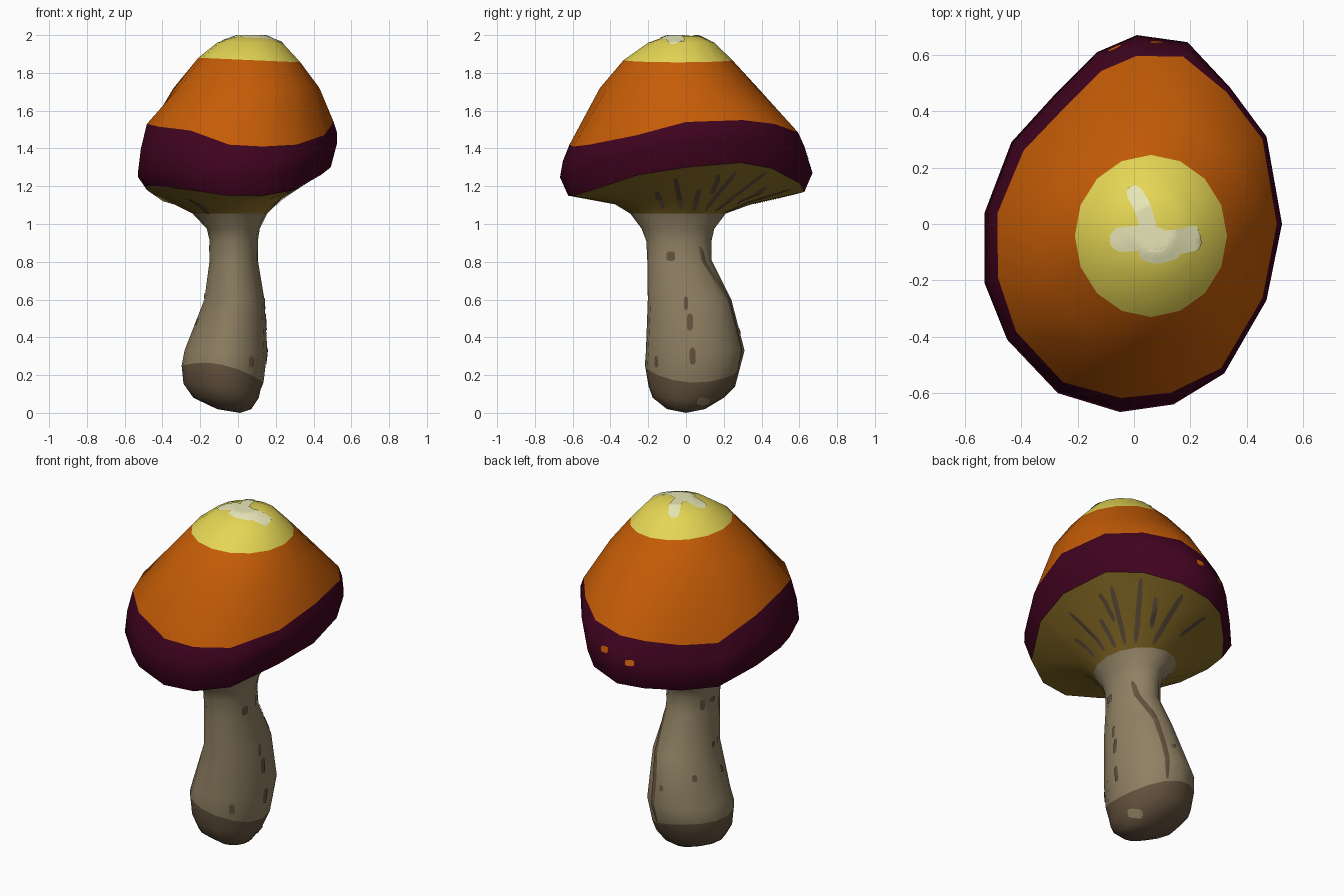
import bpy, bmesh, math
from mathutils import Vector
from mathutils.bvhtree import BVHTree

if "Cube" in bpy.data.objects:
    bpy.data.objects.remove(bpy.data.objects["Cube"])

N = 16
ANG = [2 * math.pi * k / N for k in range(N)]


def mat(name, r, g, b):
    m = bpy.data.materials.new(name)
    m.diffuse_color = (r, g, b, 1)
    m.use_nodes = True
    m.node_tree.nodes["Principled BSDF"].inputs["Base Color"].default_value = m.diffuse_color
    return m


ORANGE = mat("cap orange", 0.56, 0.108, 0.002)
PURPLE = mat("rim dark purple", 0.05, 0.001, 0.013)
YELLOW = mat("crown yellow", 0.78, 0.67, 0.09)
CREAM = mat("crown cream", 0.80, 0.79, 0.47)
STEM = mat("stem tan", 0.28, 0.22, 0.127)
BROWN = mat("earth brown", 0.13, 0.085, 0.048)
OLIVE = mat("gill olive", 0.28, 0.172, 0.022)


def finish(name, bm, mats):
    me = bpy.data.meshes.new(name)
    bm.to_mesh(me)
    for m in mats:
        me.materials.append(m)
    for p in me.polygons:
        p.use_smooth = True
    ob = bpy.data.objects.new(name, me)
    bpy.context.collection.objects.link(ob)
    tree = BVHTree.FromBMesh(bm)
    bm.free()
    return tree


def loft(name, rings, mats, bands, bottom=None, top=None):
    """Skin rings from low to high; bands gives the material per band."""
    bm = bmesh.new()
    vs = [[bm.verts.new(p) for p in r] for r in rings]
    for i in range(len(vs) - 1):
        for k in range(N):
            j = (k + 1) % N
            f = bm.faces.new((vs[i][k], vs[i][j], vs[i + 1][j], vs[i + 1][k]))
            f.material_index = bands[i]
    for point, ring, idx in ((bottom, vs[0][::-1], bands[0]), (top, vs[-1], bands[-1])):
        if point:
            c = bm.verts.new(point)
            for k in range(N):
                bm.faces.new((ring[k], ring[(k + 1) % N], c)).material_index = idx
    bm.normal_update()
    return finish(name, bm, mats)


def oval(x0, x1, y0, y1, z, cut=0, at=(225,)):
    """Ring from its extents; z may depend on the angle; cut trims it towards the given angles."""
    zf = z if callable(z) else (lambda a: z)
    ring = []
    for a in ANG:
        s = 1 - cut * max(0, *[math.cos(a - math.radians(d)) for d in at], 0) ** 4
        ring.append(((x0 + x1) / 2 + s * (x1 - x0) / 2 * math.cos(a),
                     (y0 + y1) / 2 + s * (y1 - y0) / 2 * math.sin(a), zf(a)))
    return ring


# Cap outline, rim height, colour edge height and width, counter-clockwise from +x
plan = [(.525, 0), (.47, .31), (.34, .485), (.19, .645), (.01, .67), (-.13, .61), (-.285, .455),
        (-.435, .29), (-.53, .04), (-.53, -.21), (-.45, -.41), (-.27, -.60), (-.05, -.667),
        (.14, -.64), (.32, -.53), (.47, -.27)]
rim_z = [1.30, 1.325, 1.295, 1.215, 1.17, 1.155, 1.125, 1.12, 1.18, 1.20, 1.20, 1.18, 1.15, 1.15, 1.18, 1.26]
edge_z = [1.54, 1.55, 1.53, 1.485, 1.44, 1.42, 1.38, 1.375, 1.48, 1.53, 1.515, 1.495, 1.42, 1.41, 1.42, 1.47]
edge_s = [.965, .97, .965, .92, .89, .89, .89, .90, .915, .91, .93, .935, .925, .935, .965, .97]


def outline(scale, height):
    return [(x * scale(k), y * scale(k), height(k)) for k, (x, y) in enumerate(plan)]


def widest_z(k):
    return rim_z[k] + .10 + .03 * plan[k][0] / .525


rim = outline(lambda k: .91 if 7 <= k <= 10 else .935, lambda k: rim_z[k])
widest = outline(lambda k: 1.0, widest_z)
bulge = outline(lambda k: (1 + edge_s[k]) / 2 + .015, lambda k: (widest_z(k) + edge_z[k]) / 2)
edge = outline(lambda k: edge_s[k], lambda k: edge_z[k])

# Cap: dark rim, orange body, yellow crown
cap = loft("cap", [rim, widest, bulge, edge,
                   oval(-.345, .435, -.46, .385, 1.72, .04, (135, 315)),
                   oval(-.21, .33, -.33, .245, lambda a: 1.868 - .012 * math.cos(a)),
                   oval(-.11, .235, -.20, .15, 1.96),
                   oval(-.01, .15, -.10, .07, 1.996)],
           [PURPLE, ORANGE, YELLOW], [0, 0, 0, 1, 1, 2, 2], top=(.07, -.015, 1.997))

# Gills: underside from the stem top out to the rim
neck = oval(-.24, .155, -.295, .21, 1.055)
gills = loft("gills", [neck,
                       oval(-.30, .235, -.385, .36, lambda a: 1.11 + .025 * math.cos(a)), rim],
             [OLIVE], [0, 0])


# Stem: leaning bulb with an earthy foot
def foot_z(a):
    return .225 - .045 * math.cos(a) - .01 * math.sin(a) - .02 * math.cos(2 * a)


stem = loft("stem", [oval(-.11, .07, -.10, .10, .02),
                     oval(-.24, .11, -.18, .20, .08, .08),
                     oval(-.295, .12, -.205, .26, lambda a: .14 - .015 * math.cos(a), .12),
                     oval(-.305, .135, -.225, .285, foot_z, .12),
                     oval(-.29, .155, -.22, .31, .33, .12),
                     oval(-.18, .14, -.205, .24, .60, .05),
                     oval(-.15, .105, -.205, .135, .81),
                     oval(-.15, .105, -.21, .135, .91),
                     oval(-.165, .115, -.235, .15, .975), neck],
            [BROWN, STEM], [0, 0, 0, 1, 1, 1, 1, 1, 1], bottom=(.01, 0, 0))


def marks(name, tree, material, strokes, lift=.004):
    """Thin rounded strokes laid on a surface: each is (width, point, point, ...)."""
    bm = bmesh.new()
    for width, *path in strokes:
        pts = [Vector(p) for p in path]
        legs, steps = len(pts) - 1, 12
        rows, total = [], legs * steps
        for s in range(total + 1):
            i = min(s // steps, legs - 1)
            d = pts[i + 1] - pts[i]
            p, n, _, _ = tree.find_nearest(pts[i] + d * (s / steps - i))
            t = s / total
            w = width / 2 * max(.15, 1 - abs(2 * t - 1) ** 6) ** .5
            side = n.cross(d).normalized()
            row = []
            for c in (-1, -.5, 0, .5, 1):
                q, m, _, _ = tree.find_nearest(p + side * w * c)
                row.append(bm.verts.new(q + m * lift))
            rows.append(row)
        for a, b in zip(rows, rows[1:]):
            for c in range(4):
                bm.faces.new((a[c], b[c], b[c + 1], a[c + 1])[::-1])
    bm.normal_update()
    finish(name, bm, [material])


def spot(x, y, z, size, tall):
    return (size, (x, y, z + tall / 2), (x, y, z - tall / 2))


# Cream splash on the crown
marks("crown_splash", cap, CREAM, [
    (.06, (-.02, .145, 2), (.03, .06, 2), (.06, -.04, 2)),
    (.09, (-.095, -.06, 2), (.03, -.05, 2), (.12, -.06, 2)),
    (.09, (.06, -.07, 2), (.16, -.065, 2), (.265, -.045, 2)),
    (.07, (.02, -.09, 2), (.08, -.11, 2), (.17, -.09, 2))])

# Small orange flecks at the back of the rim
marks("rim_flecks", cap, ORANGE, [
    spot(-.07, .625, 1.31, .05, .035), spot(.08, .65, 1.36, .045, .035)])

# Radial streaks on the gills: angle, inner and outer radius
streaks = []
for deg, r0, r1 in ((-32, .23, .30), (-8, .20, .42), (14, .18, .28), (24, .36, .45), (34, .19, .50),
                    (52, .20, .56), (66, .32, .46), (78, .22, .56), (98, .34, .50), (238, .27, .42)):
    c, s = math.cos(math.radians(deg)), math.sin(math.radians(deg))
    streaks.append((.028, (c * r0, s * r0, 1.06), (c * r1, s * r1, 1.22)))
marks("gill_streaks", gills, BROWN, streaks)

# Streak and spots on the stem
marks("stem_marks", stem, BROWN, [
    (.03, (.07, .07, .88), (.07, .11, .79), (.04, .21, .62), (.02, .27, .45), (.0, .29, .22)),
    spot(.10, -.08, .83, .045, .05), spot(.14, 0, .58, .022, .07), spot(.15, .02, .48, .03, .09),
    spot(.15, .035, .30, .03, .09), spot(.08, -.17, .27, .03, .06),
    spot(-.15, .05, .86, .03, .06), spot(-.15, -.03, .87, .04, .03), spot(-.17, 0, .62, .03, .03),
    spot(-.21, -.02, .48, .03, .04), spot(-.16, .17, .48, .03, .04), spot(-.04, .27, .43, .025, .03)])
marks("foot_patch", stem, STEM, [(.05, (.08, .06, .08), (.04, .12, .06))])
